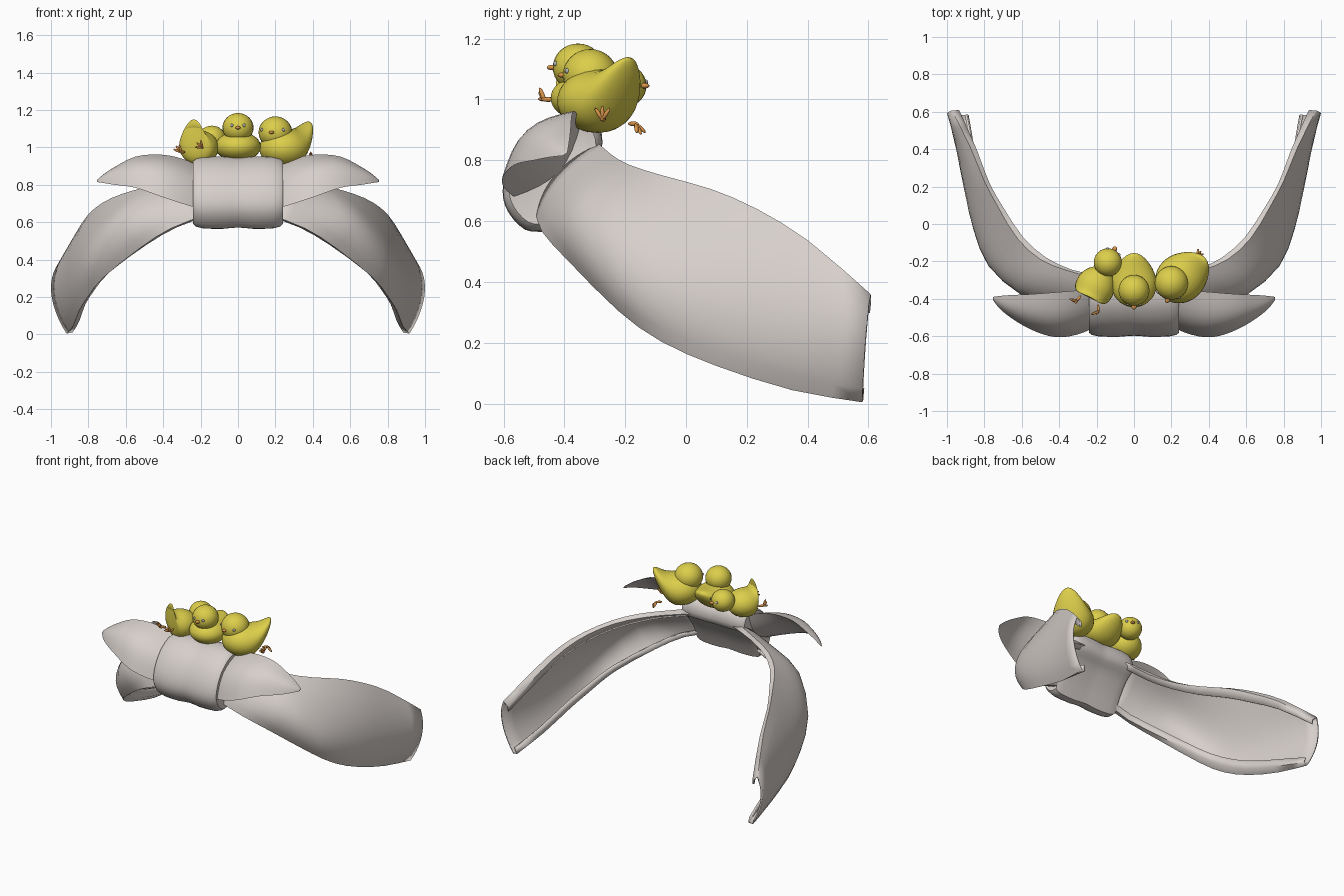
import bpy, bmesh, math
from mathutils import Vector, Matrix

if "Cube" in bpy.data.objects:
    bpy.data.objects.remove(bpy.data.objects["Cube"])


def material(name, rgb):
    m = bpy.data.materials.new(name)
    m.diffuse_color = (*rgb, 1)
    m.use_nodes = True
    m.node_tree.nodes["Principled BSDF"].inputs["Base Color"].default_value = m.diffuse_color
    return m


CLOTH = material("pale_cloth", (0.68, 0.63, 0.60))
YELLOW = material("chick_yellow", (0.72, 0.62, 0.07))
ORANGE = material("orange", (0.70, 0.30, 0.07))
EYE = material("eye_grey", (0.45, 0.45, 0.47))


def finish(name, bm, mat, angle=50):
    bmesh.ops.recalc_face_normals(bm, faces=bm.faces)
    me = bpy.data.meshes.new(name)
    bm.to_mesh(me)
    bm.free()
    me.materials.append(mat)
    ob = bpy.data.objects.new(name, me)
    bpy.context.collection.objects.link(ob)
    bpy.context.view_layer.objects.active = ob
    ob.select_set(True)
    bpy.ops.object.shade_smooth_by_angle(angle=math.radians(angle))
    ob.select_set(False)
    return ob


def loft(name, rings, mat, closed=True, mirror=True):
    """Skin a list of equal-length point rings."""
    bm = bmesh.new()
    vs = [[bm.verts.new(p) for p in r] for r in rings]
    n = len(rings[0])
    for a, b in zip(vs, vs[1:]):
        for i in range(n if closed else n - 1):
            j = (i + 1) % n
            bm.faces.new((a[i], a[j], b[j], b[i]))
    if closed:
        bm.faces.new(vs[0])
        bm.faces.new(vs[-1])
    ob = finish(name, bm, mat)
    if mirror:
        ob.modifiers.new("mirror", 'MIRROR').use_mirror_merge = False
    return ob


def spline(keys, steps):
    """Smooth values through rows of numbers."""
    rows = [Vector(k) for k in keys]
    out = []
    for i in range(len(rows) - 1):
        p0, p1, p2 = rows[max(i - 1, 0)], rows[i], rows[i + 1]
        p3 = rows[min(i + 2, len(rows) - 1)]
        for s in range(steps):
            t = s / steps
            out.append(p1 + (p2 - p0) * (t / 2) + (2 * p0 - 5 * p1 + 4 * p2 - p3) * (t * t / 2)
                       + (3 * p1 - p0 - 3 * p2 + p3) * (t ** 3 / 2))
    return out + [rows[-1]]


# knot: one side profile swept across, with two shallow grooves
profile = [(-.47, .565), (-.53, .572), (-.585, .63), (-.603, .70), (-.58, .79), (-.52, .88),
           (-.43, .94), (-.34, .95), (-.285, .91), (-.28, .83), (-.35, .77), (-.42, .67)]
profile = [(v[0], v[1]) for v in spline(profile + profile[:1], 3)[:-1]]
rings = []
for x, s in ((0, .965), (.03, .975), (.08, 1), (.14, 1), (.19, .985), (.225, .94), (.24, .87), (.235, .75)):
    rings.append([(x, -.44 + (y + .44) * s, .76 + (z - .76) * s) for y, z in profile])
rings = [[(-x, y, z) for x, y, z in r] for r in rings[:0:-1]] + rings
loft("knot", rings, CLOTH, mirror=False)

# bow loops: x, front edge y z, back edge y z, upper bulge, lower bulge
keys = [(.18, -.54, .665, -.34, .89, .05, -.05), (.30, -.59, .70, -.355, .94, .06, -.05),
        (.42, -.605, .74, -.365, .962, .06, -.03), (.55, -.565, .785, -.375, .95, .045, 0),
        (.66, -.50, .80, -.38, .895, .03, .008), (.72, -.45, .81, -.385, .855, .015, .003),
        (.755, -.405, .815, -.39, .825, .003, 0)]
rings = []
for x, fy, fz, by, bz, up, low in spline(keys, 3):
    f, b = Vector((x, fy, fz)), Vector((x, by, bz))
    n = Vector((0, fz - bz, by - fy)).normalized()
    top = [f.lerp(b, i / 8) + n * up * math.sin(math.pi * i / 8) for i in range(9)]
    under = [b.lerp(f, i / 8) + n * low * math.sin(math.pi * i / 8) for i in range(1, 8)]
    rings.append(top + under)
loft("bow_loop", rings, CLOTH)

# ribbon tails: upper edge, middle, lower edge at each station, with turned-in hems
keys = [(.18, -.30, .86, .20, -.43, .76, .18, -.49, .64), (.36, -.25, .815, .44, -.38, .70, .36, -.47, .57),
        (.50, -.19, .78, .62, -.34, .62, .52, -.38, .47), (.62, -.08, .745, .77, -.20, .49, .72, -.22, .31),
        (.72, .08, .70, .85, .0, .41, .80, -.08, .21), (.80, .23, .635, .90, .20, .35, .85, .10, .13),
        (.87, .40, .53, .945, .40, .27, .88, .35, .05), (.97, .605, .355, .99, .59, .20, .915, .58, .01)]
rings = []
for k in spline(keys, 2):
    u, m, l = Vector(k[:3]), Vector(k[3:6]), Vector(k[6:])
    inward = ((u + l) / 2 - m).normalized()
    if inward.x > 0:
        inward = -inward
    c = 2 * m - (u + l) / 2
    curve = [u * (1 - t) ** 2 + c * 2 * t * (1 - t) + l * t * t for t in [i / 10 for i in range(11)]]
    hem_u = [u.lerp(l, .14) + inward * .025, u.lerp(l, .04) + inward * .03]
    hem_l = [l.lerp(u, .04) + inward * .03, l.lerp(u, .14) + inward * .025]
    rings.append(hem_u + curve + hem_l)
tail = loft("ribbon_tail", rings, CLOTH, closed=False)
sol = tail.modifiers.new("thickness", 'SOLIDIFY')
sol.thickness, sol.offset = .012, 0


def ball(name, pos, size, mat, rot=Matrix.Identity(3), seg=24):
    bm = bmesh.new()
    bmesh.ops.create_uvsphere(bm, u_segments=seg, v_segments=seg * 2 // 3, radius=1)
    for v in bm.verts:
        v.co = Vector(pos) + rot @ Vector(a * b for a, b in zip(v.co, size))
    return finish(name, bm, mat, 80)


def chick_body(name, pos, size, yaw, back, lift):
    """Rounded body facing -y before yaw, drawn out to a raised tail tip."""
    bm = bmesh.new()
    bmesh.ops.create_uvsphere(bm, u_segments=28, v_segments=20, radius=1,
                              matrix=Matrix.Rotation(math.pi / 2, 4, 'X'))
    turn = Matrix.Rotation(yaw, 3, 'Z')
    for v in bm.verts:
        x, y, z = v.co
        t = max(y, 0)
        p = Vector((x * size[0], y * size[1] + back * t ** 3, z * size[2] + lift * t ** 3))
        v.co = Vector(pos) + turn @ p
    finish(name, bm, YELLOW, 80)


def chick_face(name, pos, r, yaw, spread):
    turn = Matrix.Rotation(yaw, 3, 'Z')
    pos = Vector(pos)
    ball(name + "_head", pos, (r, r, r * .95), YELLOW)
    ball(name + "_beak", pos + turn @ Vector((0, -r * 1.02, 0)), (.014, .018, .009), ORANGE, turn, 12)
    for s in (-1, 1):
        d = Vector((s * math.sin(spread), -math.cos(spread), .16)).normalized()
        ball(name + "_eye", pos + turn @ d * r * .97, (.009, .009, .009), EYE, turn, 12)


def foot(name, pos, out, along):
    """Three toes fanned around a direction, on a short leg."""
    pos, out, along = Vector(pos), Vector(out).normalized(), Vector(along).normalized()
    for a in (-.6, 0, .6):
        d = Matrix.Rotation(a, 3, out) @ along
        ball(name + "_toe", pos + d * .02, (.007, .007, .024), ORANGE, d.to_track_quat('Z', 'Y').to_matrix(), 10)
    ball(name + "_leg", pos - out * .012, (.008, .008, .024), ORANGE, out.to_track_quat('Z', 'Y').to_matrix(), 10)


# middle chick
chick_body("middle_chick_body", (0, -.32, 1.005), (.122, .125, .08), 0, .04, .06)
chick_face("middle_chick", (0, -.355, 1.105), .083, 0, .42)

# right chick, turned with its tail to the right
chick_body("right_chick_body", (.25, -.29, .995), (.13, .14, .105), math.radians(-52), .03, .13)
chick_face("right_chick", (.2, -.315, 1.08), .09, math.radians(-13), .75)
foot("right_chick_front_foot", (.385, -.275, .935), (1, -.2, 0), (.1, 0, 1))
foot("right_chick_back_foot", (.34, -.165, .92), (.7, .7, 0), (.3, .3, -.6))

# left chick, facing away with tail up and feet to the front
chick_body("left_chick_body", (-.21, -.34, 1.0), (.105, .115, .092), math.radians(153), -.06, .14)
chick_face("left_chick", (-.14, -.205, 1.045), .075, math.radians(153), .5)
foot("left_chick_inner_foot", (-.19, -.465, 1.0), (.1, -1, 0), (-.5, -.3, .4))
foot("left_chick_outer_foot", (-.305, -.41, .975), (-.6, -.8, 0), (-.4, 0, .5))
